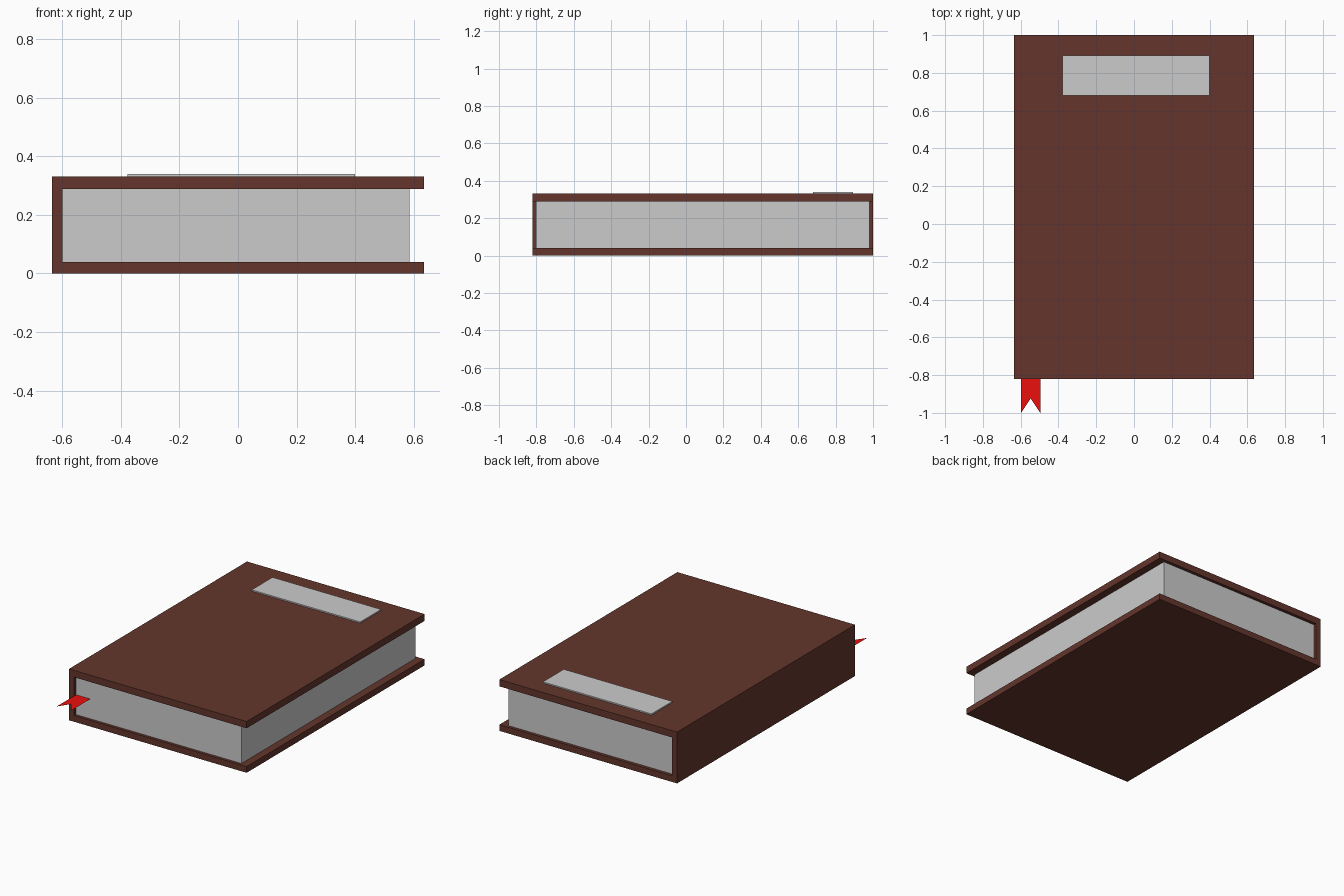
import bpy
import bmesh

if "Cube" in bpy.data.objects:
    bpy.data.objects.remove(bpy.data.objects["Cube"])


def make_material(name, rgb):
    mat = bpy.data.materials.new(name)
    mat.diffuse_color = (*rgb, 1.0)
    mat.use_nodes = True
    mat.node_tree.nodes["Principled BSDF"].inputs["Base Color"].default_value = mat.diffuse_color
    return mat


def finish(name, bm, mat=None):
    mesh = bpy.data.meshes.new(name)
    bm.to_mesh(mesh)
    bm.free()
    obj = bpy.data.objects.new(name, mesh)
    bpy.context.collection.objects.link(obj)
    if mat:
        mesh.materials.append(mat)
    return obj


def box(name, low, high, mat=None):
    bm = bmesh.new()
    bmesh.ops.create_cube(bm, size=1.0)
    for v in bm.verts:
        for i in range(3):
            v.co[i] = high[i] if v.co[i] > 0 else low[i]
    return finish(name, bm, mat)


def extruded_profile(name, profile, y0, y1, mat=None):
    bm = bmesh.new()
    face = bm.faces.new([bm.verts.new((x, y0, z)) for x, z in profile])
    result = bmesh.ops.extrude_face_region(bm, geom=[face], use_keep_orig=True)
    for v in result["geom"]:
        if isinstance(v, bmesh.types.BMVert):
            v.co.y = y1
    bmesh.ops.recalc_face_normals(bm, faces=bm.faces)
    return finish(name, bm, mat)


leather = make_material("brown_leather", (0.126, 0.036, 0.025))
red = make_material("red_ribbon", (0.82, 0.005, 0.004))

# Cover: front board, spine and back board as one C-shaped section
outer, spine = 0.636, -0.60
height, low, high = 0.332, 0.04, 0.288
section = [(-outer, 0), (outer, 0), (outer, low), (spine, low),
           (spine, high), (outer, high), (outer, height), (-outer, height)]
extruded_profile("cover", section, -0.82, 1.0, leather)

# Page block, set back from the board edges
box("pages", (spine, -0.802, low), (0.586, 0.98, high))

# Blank title plate on the front board
box("title_plate", (-0.378, 0.68, height - 0.005), (0.399, 0.893, 0.34))

# Flat bookmark ribbon with a notched end
bm = bmesh.new()
outline = [(-0.598, -0.78), (-0.598, -1.0), (-0.547, -0.924),
           (-0.496, -1.0), (-0.496, -0.78)]
bm.faces.new([bm.verts.new((x, y, 0.168)) for x, y in outline])
finish("bookmark_ribbon", bm, red)
